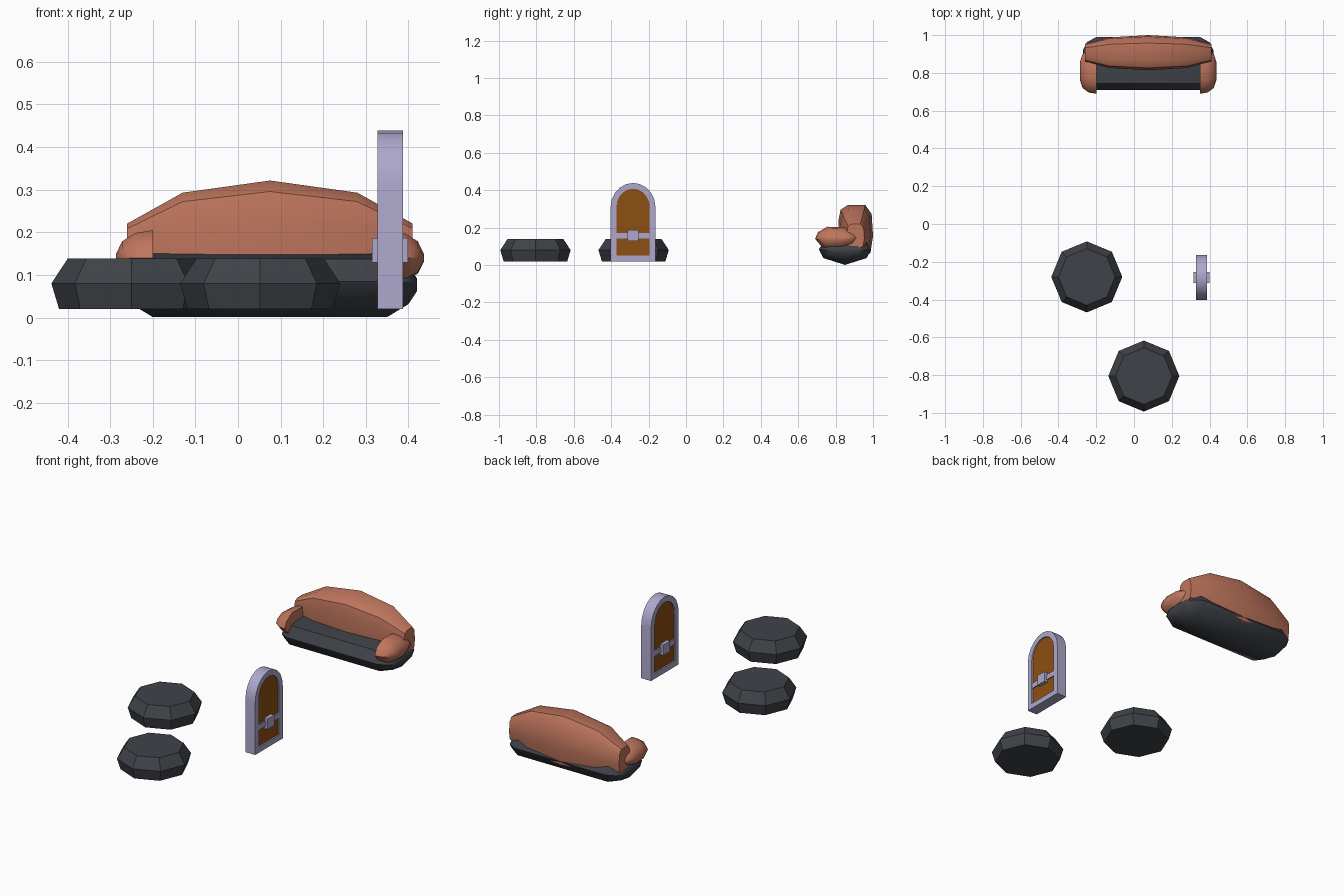
import bpy, bmesh, math

if "Cube" in bpy.data.objects:
    bpy.data.objects.remove(bpy.data.objects["Cube"])


def material(name, rgb):
    m = bpy.data.materials.new(name)
    m.diffuse_color = (*rgb, 1)
    m.use_nodes = True
    m.node_tree.nodes["Principled BSDF"].inputs["Base Color"].default_value = m.diffuse_color
    return m


DARK = material("dark_fabric", (0.05, 0.055, 0.065))
RUST = material("rust_fabric", (0.52, 0.18, 0.11))
STONE = material("pale_metal", (0.42, 0.39, 0.60))
WOOD = material("brown_wood", (0.27, 0.08, 0.006))


def finish(name, bm, mat, smooth=None):
    bmesh.ops.recalc_face_normals(bm, faces=bm.faces)
    mesh = bpy.data.meshes.new(name)
    bm.to_mesh(mesh)
    bm.free()
    mesh.materials.append(mat)
    ob = bpy.data.objects.new(name, mesh)
    bpy.context.collection.objects.link(ob)
    if smooth:
        bpy.ops.object.select_all(action='DESELECT')
        ob.select_set(True)
        bpy.context.view_layer.objects.active = ob
        bpy.ops.object.shade_smooth_by_angle(angle=math.radians(smooth))
    return ob


def loft(name, rings, mat, smooth=None):
    """Skin equal-length point rings and cap both ends."""
    bm = bmesh.new()
    vs = [[bm.verts.new(p) for p in r] for r in rings]
    n = len(vs[0])
    for a, b in zip(vs, vs[1:]):
        for i in range(n):
            j = (i + 1) % n
            bm.faces.new((a[i], a[j], b[j], b[i]))
    bm.faces.new(vs[0])
    bm.faces.new(vs[-1])
    return finish(name, bm, mat, smooth)


def section(x, cy, cz, ry, rz, shape):
    return [(x, cy + u * ry, cz + v * rz) for u, v in shape]


def octagon(cx, cy, z, r):
    return [(cx + r * math.cos(i * math.pi / 4), cy + r * math.sin(i * math.pi / 4), z)
            for i in range(8)]


def box(name, c, s, mat):
    x, y, z = (v / 2 for v in s)
    quad = [(-y, -z), (y, -z), (y, z), (-y, z)]
    return loft(name, [[(c[0] + k * x, c[1] + a, c[2] + b) for a, b in quad]
                       for k in (-1, 1)], mat)


# Octagonal floor cushions
for i, (px, py) in enumerate([(-0.25, -0.28), (0.052, -0.805)]):
    loft(f"floor_cushion_{i + 1}",
         [octagon(px, py, z, r) for z, r in ((0.02, 0.17), (0.08, 0.188), (0.138, 0.15))], DARK)

# Arched door
DX, DY = 0.357, -0.283


def arch(half, bottom, spring, top):
    pts = [(DY - half, bottom), (DY + half, bottom)]
    for i in range(11):
        a = math.pi * i / 10
        pts.append((DY + half * math.cos(a), spring + (top - spring) * math.sin(a)))
    return pts


outer = arch(0.12, 0.02, 0.31, 0.439)
inner = arch(0.089, 0.05, 0.31, 0.408)
bm = bmesh.new()
loops = [[bm.verts.new((DX + x, y, z)) for y, z in prof]
         for x, prof in ((-0.03, outer), (0.03, outer), (0.03, inner), (-0.03, inner))]
for k in range(4):
    a, b = loops[k], loops[(k + 1) % 4]
    for i in range(len(a)):
        j = (i + 1) % len(a)
        bm.faces.new((a[i], a[j], b[j], b[i]))
finish("door_frame", bm, STONE, 30)
loft("door_panel", [[(DX + x, y, z) for y, z in inner] for x in (-0.022, 0.022)], WOOD)
box("door_band", (DX, DY, 0.157), (0.056, 0.18, 0.03), STONE)
box("door_lock", (DX, DY, 0.158), (0.084, 0.058, 0.058), STONE)

# Sofa seat: rounded bar with tapered ends
SX = 0.075
seat_shape = [(0, -1), (0.83, -0.52), (1, 0.1), (0.75, 0.8), (0, 0.97),
              (-0.75, 0.8), (-1, 0.1), (-0.83, -0.52)]
seat = [(-0.345, 0.5, 0.2), (-0.325, 0.8, 0.6), (-0.275, 1, 1),
        (0.275, 1, 1), (0.325, 0.8, 0.6), (0.345, 0.5, 0.2)]
loft("sofa_seat", [section(SX + dx, 0.85, 0.077, 0.14 * sy, 0.076 * sz, seat_shape)
                   for dx, sy, sz in seat], DARK, 40)

# Sofa backrest: bulging in the middle
back_shape = [(-0.45, 1), (0.55, 1), (0.92, 0.68), (1, -0.1), (0.85, -0.7),
              (0, -0.93), (-0.8, -0.7), (-1, 0.4), (-0.87, 0.83)]
back = [(-0.335, 0.15, 0.5, 0.47), (-0.205, 0.17, 0.87, 0.82), (0, 0.17, 1, 1.01),
        (0.205, 0.17, 0.87, 0.82), (0.335, 0.15, 0.5, 0.47)]
loft("sofa_backrest", [section(SX + dx, 0.907, cz, 0.093 * sy, 0.15 * sz, back_shape)
                       for dx, cz, sy, sz in back], RUST, 40)

# Sofa arms: half pods with a flat inner face
arm_shape = [(-1, 0), (-0.87, 0.55), (-0.45, 1), (0.35, 0.95), (0.85, 0.5),
             (1, 0.1), (0.8, -0.5), (0.2, -0.95), (-0.6, -0.85)]
for side, label in ((-1, "left"), (1, "right")):
    loft(f"sofa_arm_{label}",
         [section(SX + side * dx, 0.81, 0.14, 0.12 * s, 0.065 * t, arm_shape)
          for dx, s, t in ((0.274, 1, 1), (0.315, 0.95, 0.9), (0.347, 0.75, 0.6), (0.361, 0.4, 0.15))],
         RUST, 40)
